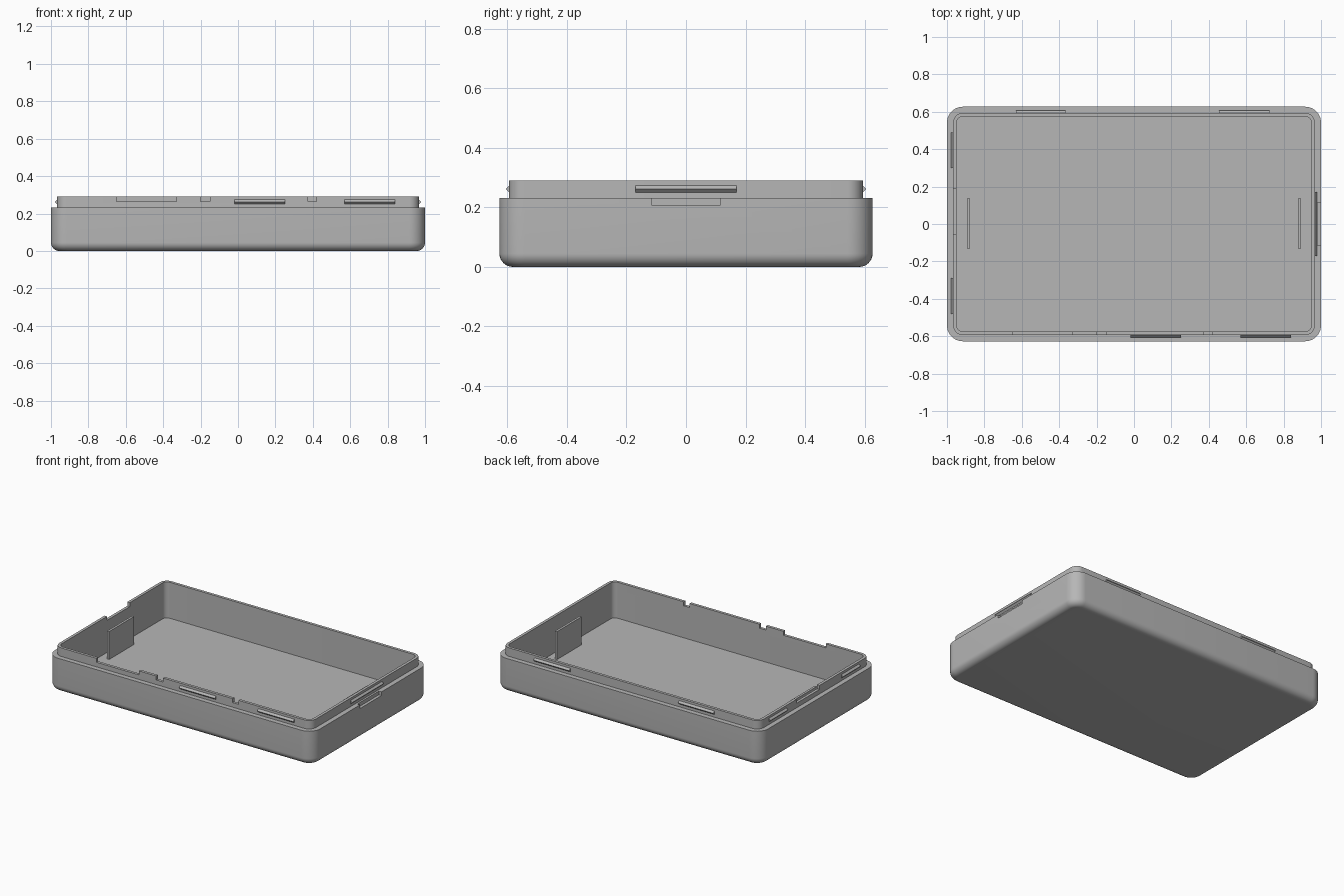
import bpy, bmesh, math
from mathutils import Matrix

if "Cube" in bpy.data.objects:
    bpy.data.objects.remove(bpy.data.objects["Cube"])

HX, HY = 1.0, 0.627          # outer half sizes
R, FILLET = 0.085, 0.045     # corner radius, bottom edge radius
RIM, TOP, FLOOR = 0.232, 0.29, 0.045
LIP_OUT, LIP_IN = 0.033, 0.052
SEG = 10

grey = bpy.data.materials.new("plain grey")
grey.use_nodes = True
colour = (0.47, 0.47, 0.47, 1)
grey.diffuse_color = colour
grey.node_tree.nodes["Principled BSDF"].inputs["Base Color"].default_value = colour


def add_object(name, bm):
    bmesh.ops.recalc_face_normals(bm, faces=bm.faces[:])
    mesh = bpy.data.meshes.new(name)
    bm.to_mesh(mesh)
    bm.free()
    mesh.materials.append(grey)
    obj = bpy.data.objects.new(name, mesh)
    bpy.context.collection.objects.link(obj)
    return obj


def box(name, x, y, z):
    """Box from three (low, high) ranges."""
    bm = bmesh.new()
    bmesh.ops.create_cube(bm, size=1)
    for v in bm.verts:
        v.co = [r[0] if c < 0 else r[1] for c, r in zip(v.co, (x, y, z))]
    return add_object(name, bm)


def ring(bm, inset, z):
    """Rounded rectangle of vertices, moved in from the outer wall."""
    r = R - inset
    cx, cy = HX - R, HY - R
    verts = []
    for q, (sx, sy) in enumerate(((1, 1), (-1, 1), (-1, -1), (1, -1))):
        for i in range(SEG + 1):
            a = math.pi / 2 * (q + i / SEG)
            verts.append(bm.verts.new((sx * cx + r * math.cos(a), sy * cy + r * math.sin(a), z)))
    return verts


# Tray shell: filleted outside, stepped rim, lip and cavity
profile = []
for i in range(SEG + 1):
    a = math.pi / 2 * i / SEG
    profile.append((FILLET * (1 - math.sin(a)), FILLET * (1 - math.cos(a))))
profile += [(0, RIM), (LIP_OUT, RIM), (LIP_OUT, TOP), (LIP_IN, TOP), (LIP_IN, RIM), (LIP_IN, FLOOR)]
bm = bmesh.new()
rings = [ring(bm, inset, z) for inset, z in profile]
for low, high in zip(rings, rings[1:]):
    for i in range(len(low)):
        j = (i + 1) % len(low)
        bm.faces.new((low[i], low[j], high[j], high[i]))
bm.faces.new(rings[0][::-1])
bm.faces.new(rings[-1])
tray = add_object("tray_shell", bm)

# Notches in the lip and a pry slot in the right-hand outer wall
front = (-HY + 0.02, -HY + 0.07)
notch = (0.263, 0.35)
cutters = [box("notch_cutter", x, front, notch)
           for x in ((-0.65, -0.33), (-0.2, -0.15), (0.375, 0.42))]
cutters.append(box("side_notch_cutter", (-HX + 0.02, -HX + 0.07), (-0.055, 0.19), notch))
cutters.append(box("pry_slot_cutter", (0.98, 1.05), (-0.115, 0.115), (0.207, 0.25)))
bpy.context.view_layer.objects.active = tray
for cutter in cutters:
    cutter.hide_render = True
    mod = tray.modifiers.new("cut", 'BOOLEAN')
    mod.operation, mod.solver, mod.object = 'DIFFERENCE', 'EXACT', cutter
    bpy.ops.object.modifier_apply(modifier=mod.name)
    bpy.data.objects.remove(cutter)
tray.select_set(True)
bpy.ops.object.shade_smooth_by_angle(angle=math.radians(30))

# Upright plates near both ends of the floor
for side, name in ((-1, "right_upright_plate"), (1, "left_upright_plate")):
    x = side * 0.886
    box(name, (x - 0.008, x + 0.008), (-0.132, 0.135), (FLOOR - 0.005, 0.235))


# Diamond-section snap ridges around the lip
def snap(name, axis, wall, low, high):
    bm = bmesh.new()
    bmesh.ops.create_cone(bm, cap_ends=True, segments=4, radius1=0.012, radius2=0.012, depth=high - low)
    mid = (low + high) / 2
    if axis == 'X':
        turn, place = Matrix.Rotation(math.pi / 2, 4, 'Y'), (mid, wall, 0.262)
    else:
        turn, place = Matrix.Rotation(math.pi / 2, 4, 'X'), (wall, mid, 0.262)
    bm.transform(Matrix.Translation(place) @ turn)
    add_object(name, bm)


wx, wy = HX - LIP_OUT, HY - LIP_OUT
for low, high in ((-0.02, 0.25), (0.57, 0.84)):
    snap("front_snap", 'X', -wy, low, high)
for low, high in ((-0.63, -0.365), (0.455, 0.725)):
    snap("back_snap", 'X', wy, low, high)
for low, high in ((-0.48, -0.29), (0.3, 0.49)):
    snap("right_snap", 'Y', -wx, low, high)
snap("left_snap", 'Y', wx, -0.17, 0.17)
